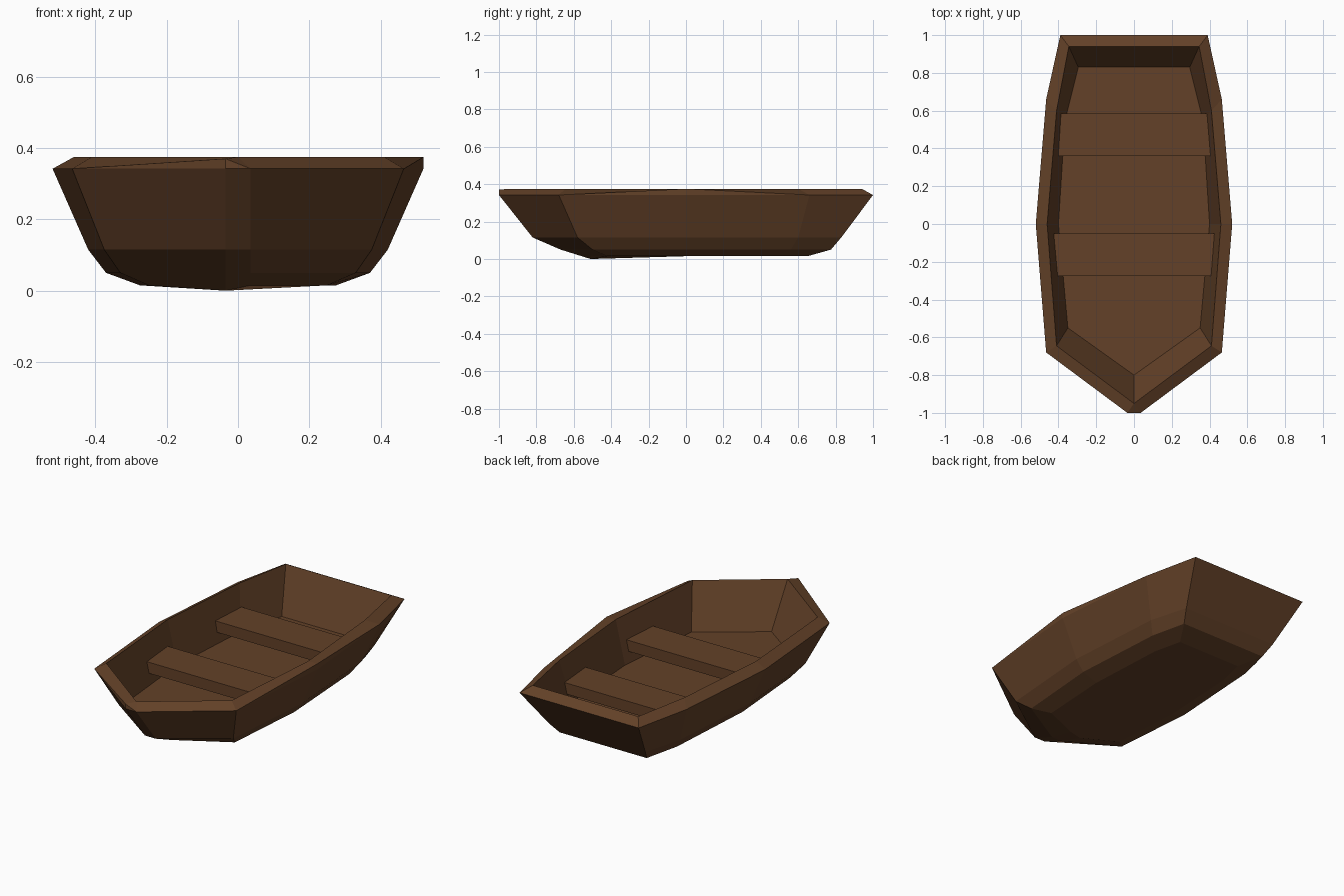
import bpy, bmesh

if "Cube" in bpy.data.objects:
    bpy.data.objects.remove(bpy.data.objects["Cube"])

wood = bpy.data.materials.new("dark brown wood")
wood.diffuse_color = (0.125, 0.053, 0.021, 1)
wood.use_nodes = True
wood.node_tree.nodes["Principled BSDF"].inputs["Base Color"].default_value = wood.diffuse_color


def finish(name, bm):
    bmesh.ops.remove_doubles(bm, verts=bm.verts, dist=0.0005)
    bmesh.ops.recalc_face_normals(bm, faces=bm.faces)
    me = bpy.data.meshes.new(name)
    bm.to_mesh(me)
    bm.free()
    me.materials.append(wood)
    ob = bpy.data.objects.new(name, me)
    bpy.context.collection.objects.link(ob)
    return ob


def ring(half, z):
    """Mirror a half outline (bow to stern) into a closed ring."""
    right = [[x, y, z] for x, y in half]
    left = [[-x, y, z] for x, y in reversed(half)]
    return right + left


def loft(rings, name):
    bm = bmesh.new()
    loops = [[bm.verts.new(p) for p in r] for r in rings]
    n = len(rings[0])
    for a, b in zip(loops, loops[1:]):
        for i in range(n):
            j = (i + 1) % n
            bm.faces.new((a[i], a[j], b[j], b[i]))
    bm.faces.new(loops[0])
    bm.faces.new(loops[-1])
    return finish(name, bm)


# Hull: outside from the bottom up, over the bevelled rim, down to the floor
sheer = [(.035, -1), (.465, -.68), (.52, 0), (.465, .66), (.39, 1)]
bottom = ring([(.035, -.51), (.25, -.42), (.275, 0), (.25, .48), (.21, .65)], .015)
bottom[-1][2] = 0.0            # small keel point at the bow
chine = ring([(.035, -.67), (.33, -.50), (.37, 0), (.335, .56), (.285, .775)], .05)
side = ring([(.035, -.82), (.375, -.58), (.42, 0), (.38, .60), (.315, .83)], .115)
edge = ring(sheer, .342)
rim = ring(sheer, .342)
rim[2][2] = .375               # raised spots on the rim
rim[-1][2] = .37
inner = ring([(0, -.95), (.41, -.645), (.46, 0), (.41, .60), (.345, .94)], .375)
floor = ring([(0, -.80), (.35, -.55), (.40, 0), (.365, .55), (.295, .83)], .12)
loft([bottom, chine, side, edge, rim, inner, floor], "hull")


# Seats: planks whose ends follow the sloping hull sides
def seat(name, y0, y1, w0, w1, top=.245, thick=.065):
    def quad(inset, z):
        return [(-w0 + inset, y0, z), (w0 - inset, y0, z),
                (w1 - inset, y1, z), (-w1 + inset, y1, z)]
    loft([quad(.015, top - thick), quad(0, top)], name)


seat("front_seat", -.275, -.05, .43, .445)
seat("rear_seat", .36, .585, .415, .39)
